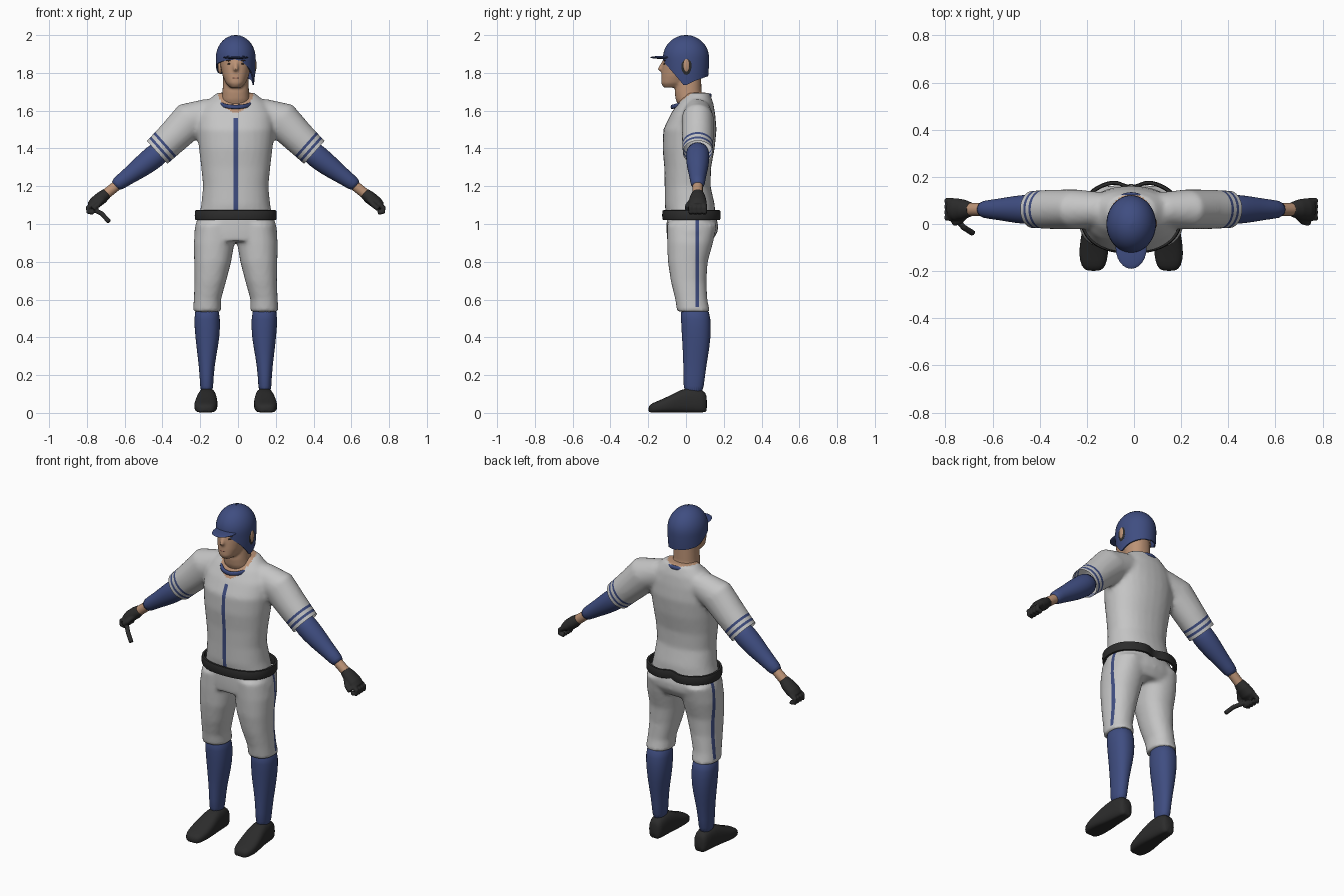
import bpy, bmesh, math
from mathutils import Vector

CX = -0.012          # body centre line
ARM_Y = 0.062        # depth of the arm axis
ARM = Vector((0.746, 0, -0.665))
Y, Z = Vector((0, 1, 0)), Vector((0, 0, 1))

if "Cube" in bpy.data.objects:
    bpy.data.objects.remove(bpy.data.objects["Cube"])


def material(name, *rgb):
    m = bpy.data.materials.new(name)
    m.use_nodes = True
    m.diffuse_color = (*rgb, 1)
    m.node_tree.nodes["Principled BSDF"].inputs["Base Color"].default_value = (*rgb, 1)
    return m


GREY = material("uniform grey", 0.56, 0.56, 0.56)
NAVY = material("navy blue", 0.05, 0.075, 0.22)
SKIN = material("skin", 0.50, 0.29, 0.18)
BLACK = material("black leather", 0.025, 0.025, 0.025)
BROWN = material("dark brown", 0.06, 0.035, 0.025)
LIPS = material("lip pink", 0.36, 0.15, 0.11)


def ring(c, u, v, n=28, p=1.0):
    """Ellipse around c, squarer when p is below one."""
    pts = []
    for i in range(n):
        a = math.tau * i / n
        ca, sa = math.cos(a), math.sin(a)
        pts.append(c + u * math.copysign(abs(ca) ** p, ca) + v * math.copysign(abs(sa) ** p, sa))
    return pts


def stack(rows, s=1):
    """Horizontal slices: height, centre x, half width, front y, back y."""
    return [ring(Vector((CX + s * x, (f + b) / 2, z)), Vector((w, 0, 0)), Y * (b - f) / 2, p=0.9)
            for z, x, w, f, b in rows]


def limb(rows, s):
    """Slices across the arm: x, height, radius, depth radius."""
    across = Vector((-s * ARM.z, 0, ARM.x))
    return [ring(Vector((CX + s * x, ARM_Y, z)), across * r, Y * d) for x, z, r, d in rows]


def tube(points, r):
    pts = [Vector(p) for p in points]
    out = []
    for i, p in enumerate(pts):
        t = (pts[min(i + 1, len(pts) - 1)] - pts[max(i - 1, 0)]).normalized()
        u = t.cross(Y).normalized()
        out.append(ring(p, u * r, u.cross(t) * r, 12))
    return out


def build(name, lofts, mat, closed=False, caps=True, voxel=0, smooth=6, subsurf=0, solid=0):
    bm = bmesh.new()
    for rings in lofts:
        vs = [[bm.verts.new(p) for p in r] for r in rings]
        pairs = list(zip(vs, vs[1:])) + ([(vs[-1], vs[0])] if closed else [])
        for a, b in pairs:
            for i in range(len(a)):
                j = (i + 1) % len(a)
                bm.faces.new((a[i], a[j], b[j], b[i]))
        if caps and not closed:
            bm.faces.new(vs[0])
            bm.faces.new(vs[-1])
    bmesh.ops.recalc_face_normals(bm, faces=bm.faces)
    me = bpy.data.meshes.new(name)
    bm.to_mesh(me)
    bm.free()
    ob = bpy.data.objects.new(name, me)
    bpy.context.collection.objects.link(ob)
    if voxel:
        m = ob.modifiers.new("fuse", 'REMESH')
        m.mode, m.voxel_size = 'VOXEL', voxel
        m = ob.modifiers.new("relax", 'SMOOTH')
        m.factor, m.iterations = 0.5, smooth
    if subsurf:
        ob.modifiers.new("round", 'SUBSURF').levels = subsurf
    if solid:
        m = ob.modifiers.new("shell", 'SOLIDIFY')
        m.thickness, m.offset = solid, -1
    if ob.modifiers:
        bpy.context.view_layer.update()
        dg = bpy.context.evaluated_depsgraph_get()
        baked = bpy.data.meshes.new_from_object(ob.evaluated_get(dg))
        ob.modifiers.clear()
        ob.data = baked
    ob.data.materials.clear()
    ob.data.materials.append(mat)
    finish(ob)
    return ob


def finish(ob):
    ob.data.shade_smooth()
    ob.data.set_sharp_from_angle(angle=math.radians(50))


def paint(ob, mats, cuts, rule):
    """Cut the mesh along planes, then colour faces; None removes a face."""
    bm = bmesh.new()
    bm.from_mesh(ob.data)
    for co, no in cuts:
        bmesh.ops.bisect_plane(bm, geom=bm.verts[:] + bm.edges[:] + bm.faces[:],
                               plane_co=co, plane_no=no)
    bm.normal_update()
    gone = []
    for f in bm.faces:
        k = rule(f.calc_center_median(), f.normal)
        if k is None:
            gone.append(f)
        else:
            f.material_index = k
    bmesh.ops.delete(bm, geom=gone, context='FACES')
    for m in mats:
        ob.data.materials.append(m)
    bm.to_mesh(ob.data)
    bm.free()
    finish(ob)


def blob(name, loc, radii, mat):
    rx, ry, rz = radii
    c = Vector((CX, 0, 0)) + Vector(loc)
    rings = []
    for i in range(11):
        a = math.pi * (i + 0.15) / 10.3
        k = math.sin(a)
        rings.append(ring(c - Z * rz * math.cos(a), Vector((rx * k, 0, 0)), Y * ry * k, 24))
    return build(name, [rings], mat)


# Jersey: torso and sleeves fused, with piping painted on
torso = stack([(1.02, 0, .2, -.1, .155), (1.1, 0, .183, -.113, .153), (1.2, 0, .173, -.113, .13),
               (1.3, 0, .183, -.115, .133), (1.4, 0, .195, -.124, .152), (1.5, 0, .205, -.12, .162),
               (1.58, 0, .2, -.082, .155), (1.64, 0, .165, -.045, .145), (1.695, 0, .1, 0, .125)])
sleeve = [(.1, 1.6, .085, .07), (.235, 1.557, .1, .085), (.33, 1.462, .089, .084),
          (.41, 1.385, .083, .08), (.45, 1.347, .083, .08)]
jersey = build("jersey", [torso, limb(sleeve, 1), limb(sleeve, -1)], GREY, voxel=0.012)
CUFF = Vector((.415, ARM_Y, 1.378))
BANDS = [-.064, -.05, -.032, -.018, 0]
cuts = [(Vector((CX + d, 0, 0)), Vector((1, 0, 0))) for d in (-.011, .011)]
cuts.append((Vector((0, 0, 1.56)), Z))
for s in (1, -1):
    n = Vector((s * ARM.x, 0, ARM.z))
    cuts += [(Vector((CX + s * CUFF.x, 0, CUFF.z)) + n * t, n) for t in BANDS]


def jersey_rule(c, n):
    x = abs(c.x - CX)
    if x > 0.27:
        t = (Vector((x, ARM_Y, c.z)) - CUFF).dot(ARM)
        if t > 0:
            return None
        return int(BANDS[0] < t < BANDS[1] or BANDS[2] < t < BANDS[3])
    if c.z > 1.59 and (x / .092) ** 2 + ((c.y - .025) / .1) ** 2 < 1:
        return 2
    return int(x < 0.011 and c.z < 1.56 and n.y < -0.3)


paint(jersey, [NAVY, SKIN], cuts, jersey_rule)

# Trousers: hips and both legs fused, with a side stripe
hips = stack([(1.05, 0, .195, -.1, .155), (1.0, 0, .213, -.103, .17), (.96, 0, .22, -.103, .168),
              (.91, 0, .218, -.1, .14)])
leg = [(1.0, .11, .1, -.1, .165), (.9, .115, .108, -.1, .143), (.8, .122, .098, -.096, .115),
       (.7, .134, .084, -.081, .108), (.6, .15, .072, -.057, .113), (.535, .152, .075, -.047, .127)]
trousers = build("trousers", [hips, stack(leg), stack(leg, -1)], GREY, voxel=0.012, smooth=5)
paint(trousers, [NAVY], [(Vector((0, y, 0)), Y) for y in (.05, .07)] + [(Vector((0, 0, .56)), Z)],
      lambda c, n: int(.05 < c.y < .07 and c.z > .56 and n.x * (c.x - CX) > 0 and abs(n.x) > .5
                       and abs(c.x - CX) > .15))


# Belt and collar bands
def band(name, path, w, h, mat):
    rings = []
    for i in range(56):
        a = math.tau * i / 56
        out = Vector((math.cos(a), math.sin(a), 0))
        rings.append(ring(path(out.x, out.y), out * w, Z * h, 12, 0.6))
    return build(name, [rings], mat, closed=True)


def belt_path(c, s):
    x = .208 * math.copysign(abs(c) ** .85, c)
    dip = .03 * math.exp(-(x / .045) ** 2) if s > 0 else 0
    return Vector((CX + x, .033 + .15 * math.copysign(abs(s) ** .85, s) - dip, 1.047))


band("belt", belt_path, .009, .027, BLACK)
band("collar", lambda c, s: Vector((CX + .092 * c, .027 + .1 * s, 1.65 + .03 * s)), .008, .011, NAVY)

# Socks, shoes, undersleeves, wrists and gloves on both sides
sock = [(.57, .152, .06, -.03, .115), (.5, .152, .07, -.027, .132), (.4, .149, .065, -.022, .132),
        (.3, .153, .049, -.015, .117), (.2, .154, .036, -.014, .1), (.08, .154, .034, -.013, .09)]
shoe = [(.112, .15, .03, .09), (.095, .15, .043, .125), (.0, .152, .05, .138), (-.06, .155, .06, .105),
        (-.13, .16, .063, .07), (-.18, .16, .052, .052), (-.2, .16, .03, .035)]
under = [(.37, 1.41, .058), (.43, 1.357, .064), (.49, 1.31, .058), (.54, 1.272, .049),
         (.6, 1.23, .04), (.645, 1.195, .035)]
palm = [(.68, 1.165, .028, .03), (.71, 1.14, .034, .042), (.745, 1.112, .033, .048),
        (.77, 1.095, .022, .042)]
for side, s in (("left", 1), ("right", -1)):
    build(side + "_sock", [stack(sock, s)], NAVY, subsurf=1)
    rings = []
    for y, x, w, top in shoe:
        r = ring(Vector((CX + s * x, y, top * .48)), Vector((w, 0, 0)), Z * top * .52, 24, 0.75)
        rings.append([Vector((p.x, p.y, max(p.z, 0.003))) for p in r])
    build(side + "_shoe", [rings], BLACK, subsurf=1)
    build(side + "_undersleeve", [limb([(x, z, r, r) for x, z, r in under], s)], NAVY, subsurf=1)
    build(side + "_wrist", [limb([(.62, 1.212, .027, .027), (.7, 1.148, .027, .027)], s)], SKIN)

    def at(x, y, z):
        return (CX + s * x, y, z)

    parts = [limb(palm, s)]
    for i in range(4):
        y = ARM_Y + (i - 1.5) * .024
        parts.append(tube([at(.755, y, 1.105), at(.783, y, 1.085), at(.782, y, 1.065),
                           at(.752, y, 1.06)], .013))
    parts.append(tube([at(.705, .035, 1.13), at(.73, .01, 1.1), at(.755, .005, 1.08)], .014))
    if s < 0:
        parts.append(tube([at(.75, .03, 1.075), at(.71, -.015, 1.055), at(.67, -.04, 1.012)], .013))
    build(side + "_glove", parts, BLACK, voxel=0.005, smooth=3)

# Head, neck, nose
neck = stack([(1.6, 0, .075, -.03, .11), (1.66, 0, .075, -.055, .095), (1.7, 0, .07, -.06, .082),
              (1.8, 0, .066, -.05, .08)])
skull = stack([(1.722, 0, .03, -.118, -.03), (1.745, 0, .052, -.132, .02), (1.785, 0, .07, -.13, .07),
               (1.83, 0, .08, -.126, .09), (1.87, 0, .084, -.122, .1), (1.93, 0, .07, -.1, .085)])
nose = tube([(CX, -.112, 1.86), (CX, -.128, 1.835), (CX, -.141, 1.812)], .013)
build("head", [neck, skull, nose], SKIN, voxel=0.007, smooth=4)
blob("mouth", (0, -.123, 1.773), (.022, .008, .006), LIPS)
for side, s in (("left", 1), ("right", -1)):
    blob(side + "_eye", (s * .032, -.112, 1.848), (.013, .007, .005), BROWN)
    blob(side + "_eyebrow", (s * .033, -.11, 1.865), (.018, .008, .004), BROWN)
    blob(side + "_ear", (s * .083, .005, 1.83), (.012, .02, .035), SKIN)


# Helmet: dome with a sloping rim and one ear flap
def rim(x, y):
    points = [(-.13, 1.872), (-.01, 1.73), (.05, 1.758), (.13, 1.785)] if x > 0 else \
             [(-.13, 1.872), (-.03, 1.845), (.05, 1.8), (.13, 1.785)]
    for (a, za), (b, zb) in zip(points, points[1:]):
        if y <= b:
            return za + (zb - za) * (y - a) / (b - a)


rows = []
for k in range(16):
    row = []
    for i in range(48):
        a = math.tau * i / 48
        x, y = .105 * math.cos(a), .122 * math.sin(a)
        if k < 10:
            t = math.radians(90) * (k + 0.3) / 9.3
            r, z = math.sin(t), 1.88 + .12 * math.cos(t)
        else:
            z = 1.88 + (rim(x, y) - 1.88) * (k - 9) / 6
            r = 1 - 4 * (1.88 - z) ** 2
        row.append(Vector((CX + x * r, y * r, z)))
    rows.append(row)
helmet = build("helmet", [rows], NAVY, caps=False, solid=0.008)
blob("helmet_crown", (0, 0, 1.985), (.03, .035, .0145), NAVY)
blob("helmet_brim", (0, -.1, 1.882), (.066, .09, .009), NAVY)
blob("ear_opening", (.1, .002, 1.84), (.006, .028, .052), BLACK)
blob("exposed_ear", (.102, .002, 1.84), (.008, .017, .036), SKIN)
